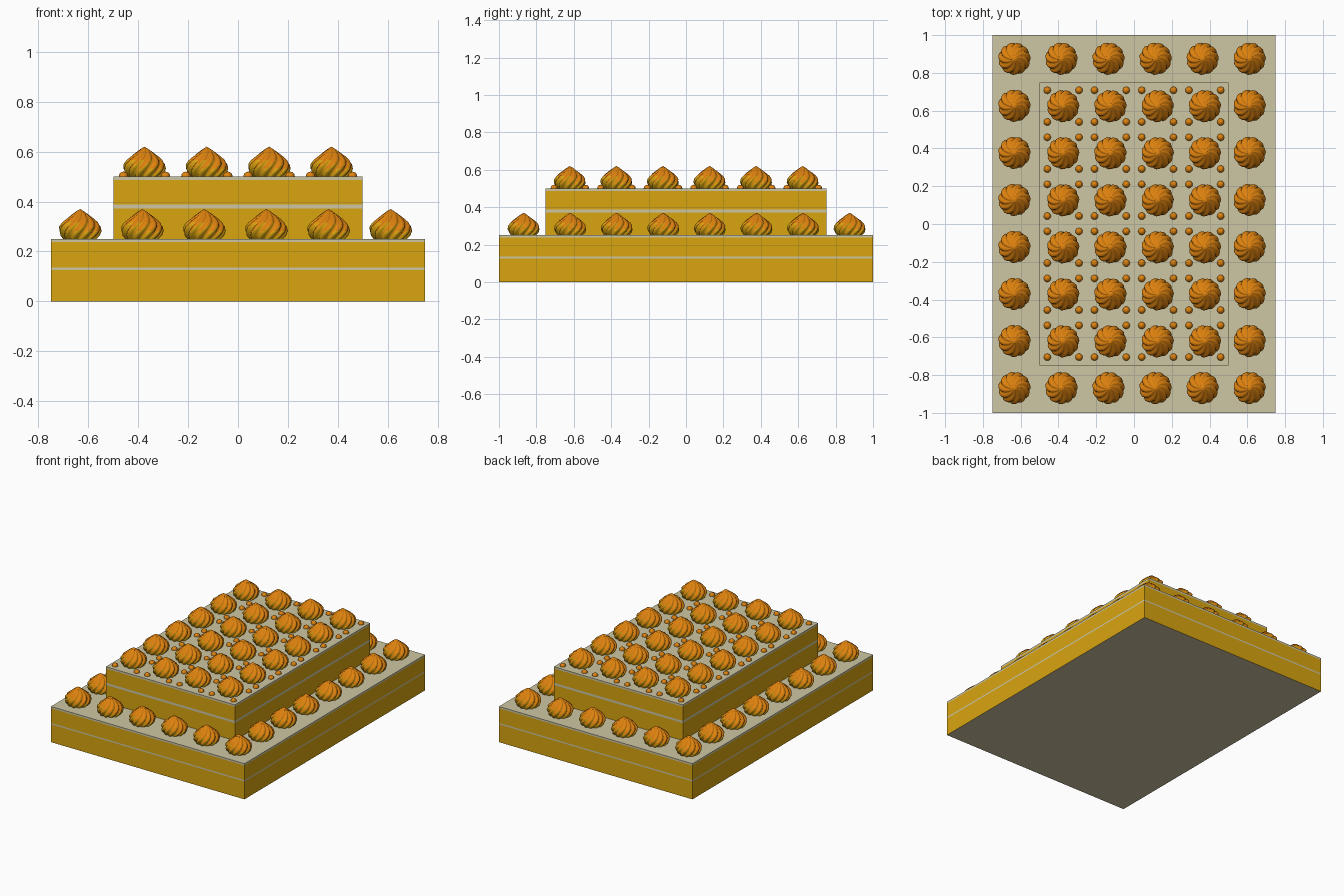
import bpy, bmesh, math

if "Cube" in bpy.data.objects:
    bpy.data.objects.remove(bpy.data.objects["Cube"])

def material(name, rgb):
    m = bpy.data.materials.new(name)
    lin = [(c / 255 / 12.92 if c < 11 else ((c / 255 + 0.055) / 1.055) ** 2.4) for c in rgb]
    m.diffuse_color = (*lin, 1)
    m.use_nodes = True
    m.node_tree.nodes["Principled BSDF"].inputs["Base Color"].default_value = m.diffuse_color
    return m

SPONGE = material("golden sponge", (218, 165, 16))
CREAM = material("pale cream", (206, 199, 163))
CARAMEL = material("caramel piping", (222, 130, 14))

def finish(bm, name, mats):
    me = bpy.data.meshes.new(name)
    bm.to_mesh(me)
    bm.free()
    for m in mats:
        me.materials.append(m)
    ob = bpy.data.objects.new(name, me)
    bpy.context.collection.objects.link(ob)
    return ob

# Cake tier: stacked sponge and cream bands, cream underside
def tier(name, hx, hy, z0, bands):
    bm = bmesh.new()
    ring = lambda z: [bm.verts.new((sx * hx, sy * hy, z)) for sx, sy in ((-1, -1), (1, -1), (1, 1), (-1, 1))]
    prev = ring(z0)
    bm.faces.new(prev[::-1]).material_index = 1
    for top, mat in bands:
        cur = ring(z0 + top)
        for i in range(4):
            j = (i + 1) % 4
            bm.faces.new((prev[i], prev[j], cur[j], cur[i])).material_index = mat
        prev = cur
    bm.faces.new(prev).material_index = 1
    return finish(bm, name, (SPONGE, CREAM))

tier("lower_tier", 0.75, 1.0, 0.0, ((0.125, 0), (0.135, 1), (0.237, 0), (0.25, 1)))
tier("upper_tier", 0.5, 0.75, 0.25, ((0.122, 0), (0.138, 1), (0.237, 0), (0.25, 1)))

# Piped swirl: twisted ridged rings tapering to a point
PROFILE = ((0.068, 0), (0.080, 0.014), (0.086, 0.032), (0.084, 0.05), (0.073, 0.066),
           (0.056, 0.081), (0.036, 0.096), (0.017, 0.110))
LOBES, SEG = 11, 6
def swirl_mesh():
    bm = bmesh.new()
    n, rings = LOBES * SEG, []
    for r, z in PROFILE:
        twist = 1.25 * z / 0.12
        ring = []
        for i in range(n):
            a = math.tau * i / n
            rr = r * (0.84 + 0.16 * abs(math.sin(LOBES * a / 2)))
            ring.append(bm.verts.new((rr * math.cos(a + twist), rr * math.sin(a + twist), z)))
        rings.append(ring)
    tip = bm.verts.new((0, 0, 0.12))
    for lo, hi in zip(rings, rings[1:]):
        for i in range(n):
            j = (i + 1) % n
            f = bm.faces.new((lo[i], lo[j], hi[j], hi[i]))
            f.smooth = True
    for i in range(n):
        bm.faces.new((rings[-1][i], rings[-1][(i + 1) % n], tip)).smooth = True
    bm.faces.new(rings[0][::-1])
    # golden undersides of the ridges, caramel on the upward sides
    bm.normal_update()
    for f in bm.faces:
        f.material_index = 1 if f.normal.z < 0.28 else 0
    return finish(bm, "swirl", (CARAMEL, SPONGE))

first = swirl_mesh()
def place(src, name, x, y, z):
    ob = bpy.data.objects.new(name, src.data)
    ob.location = (x, y, z)
    bpy.context.collection.objects.link(ob)

# Bead: small ball half sunk in the cream
bm = bmesh.new()
bmesh.ops.create_uvsphere(bm, u_segments=16, v_segments=8, radius=0.019)
for f in bm.faces:
    f.smooth = True
bead = finish(bm, "bead", (CARAMEL,))

# Border swirls on the lower tier, grid of swirls and beads on the upper one
for i in range(6):
    for j in range(8):
        if i in (0, 5) or j in (0, 7):
            place(first, "lower_swirl", -0.633 + 0.249 * i, -0.868 + 0.249 * j, 0.25)
        else:
            x, y = -0.625 + 0.25 * i, -0.87 + 0.249 * j
            place(first, "upper_swirl", x, y, 0.5)
            for sx in (-1, 1):
                for sy in (-1, 1):
                    place(bead, "bead", x + sx * 0.084, y + sy * 0.084, 0.501)
for ob in (first, bead):
    bpy.data.objects.remove(ob)
